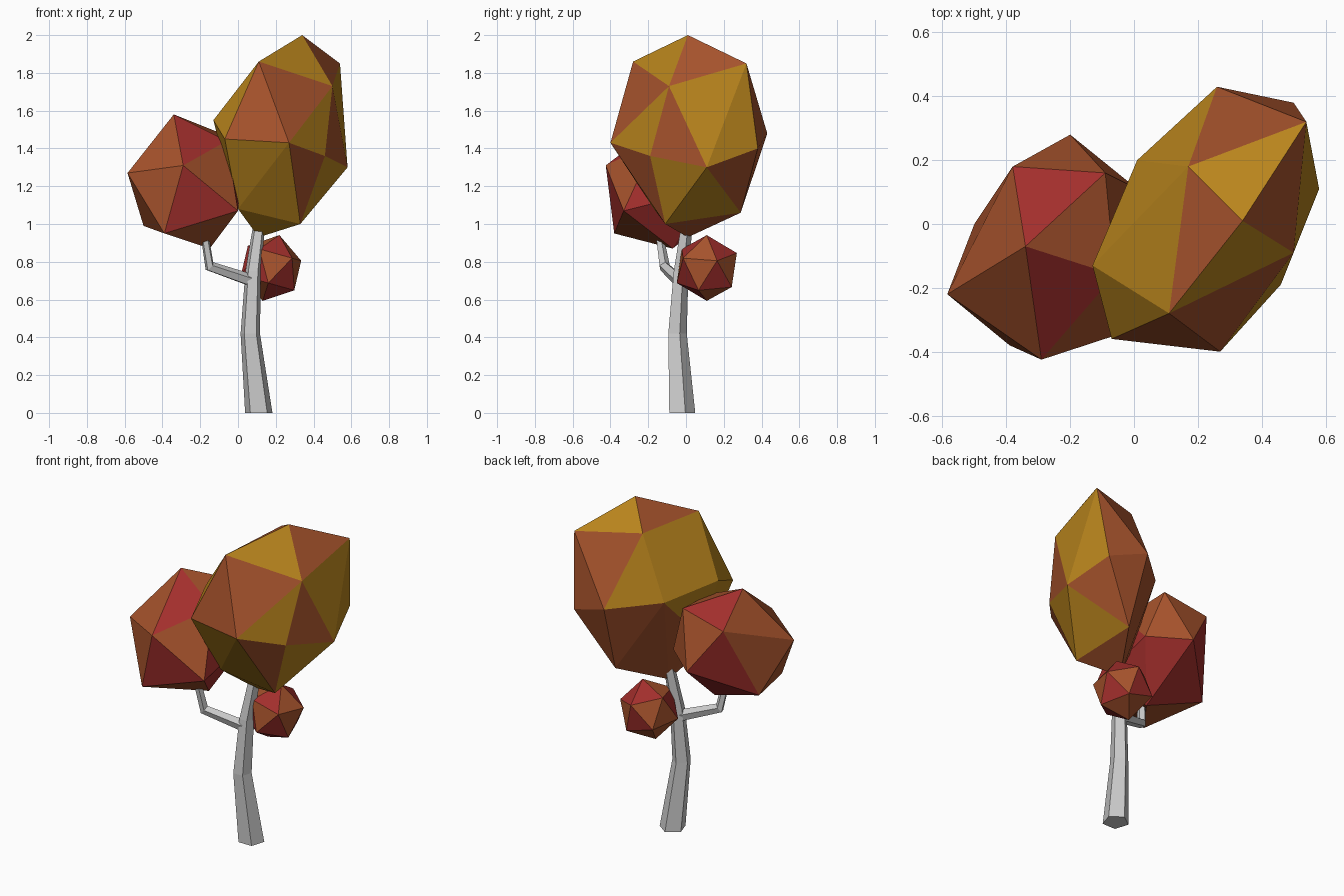
import bpy, bmesh, math, random
from mathutils import Vector, Matrix

if "Cube" in bpy.data.objects:
    bpy.data.objects.remove(bpy.data.objects["Cube"])

random.seed(4)

def material(name, color):
    m = bpy.data.materials.new(name)
    m.diffuse_color = (*color, 1)
    m.use_nodes = True
    m.node_tree.nodes["Principled BSDF"].inputs["Base Color"].default_value = m.diffuse_color
    return m

yellow = material("yellow_leaf", (0.48, 0.23, 0.012))
orange = material("orange_leaf", (0.38, 0.085, 0.025))
red = material("red_leaf", (0.36, 0.028, 0.025))

def finish(bm, name, mats=()):
    bmesh.ops.recalc_face_normals(bm, faces=bm.faces)
    for f in bm.faces:
        f.smooth = False
        if mats:
            f.material_index = random.randrange(len(mats))
    me = bpy.data.meshes.new(name)
    bm.to_mesh(me)
    bm.free()
    ob = bpy.data.objects.new(name, me)
    bpy.context.collection.objects.link(ob)
    for m in mats:
        me.materials.append(m)
    return ob

def limb(name, path, sides=5, level=False):
    """Tapered tube through (x, y, z, radius) stations."""
    bm = bmesh.new()
    pts = [Vector(p[:3]) for p in path]
    rings = []
    for i, p in enumerate(path):
        a, b = pts[max(i - 1, 0)], pts[min(i + 1, len(pts) - 1)]
        axis = Vector((0, 0, 1)) if level else (b - a).normalized()
        rot = Vector((0, 0, 1)).rotation_difference(axis)
        ring = []
        for k in range(sides):
            t = math.pi / 2 + 2 * math.pi * k / sides
            ring.append(bm.verts.new(pts[i] + rot @ Vector((p[3] * math.cos(t), p[3] * math.sin(t), 0))))
        rings.append(ring)
    for r0, r1 in zip(rings, rings[1:]):
        for k in range(sides):
            n = (k + 1) % sides
            bm.faces.new((r0[k], r0[n], r1[n], r1[k]))
    bm.faces.new(rings[0])
    bm.faces.new(rings[-1])
    return finish(bm, name)

def crown(name, corners, mats):
    """Faceted leaf mass: convex hull around a few corners."""
    bm = bmesh.new()
    for c in corners:
        bm.verts.new(c)
    res = bmesh.ops.convex_hull(bm, input=bm.verts)
    loose = [v for v in bm.verts if not v.link_faces]
    bmesh.ops.delete(bm, geom=loose, context='VERTS')
    return finish(bm, name, mats)

# Trunk and branches
limb("trunk", [(0.11, -0.027, 0, 0.076), (0.065, -0.05, 0.42, 0.054),
               (0.08, -0.03, 0.75, 0.043), (0.11, 0, 0.98, 0.034),
               (0.14, 0.02, 1.1, 0.03)], level=True)
limb("left_branch", [(0.07, -0.035, 0.70, 0.035), (-0.15, -0.115, 0.775, 0.03),
                     (-0.175, -0.14, 0.93, 0.022)])
limb("right_twig", [(0.08, -0.03, 0.68, 0.025), (0.17, 0.09, 0.76, 0.018)])

# Large yellow crown
crown("large_crown", [
    (0.34, 0.01, 2.0), (0.54, 0.32, 1.85), (0.11, -0.28, 1.86),
    (0.50, -0.09, 1.73), (0.17, 0.18, 1.88), (0.27, -0.40, 1.43),
    (-0.07, -0.36, 1.45), (-0.13, -0.13, 1.55), (0.58, 0.11, 1.30),
    (0.26, 0.43, 1.48), (0.46, -0.19, 1.36), (0.50, 0.38, 1.40),
    (0.01, 0.20, 1.50), (0.33, -0.11, 1.0), (0.28, 0.29, 1.06),
    (0.11, 0.01, 0.93), (0.0, -0.17, 1.08), (-0.05, -0.06, 1.22)],
    [yellow, orange])

# Left red crown
crown("left_crown", [
    (-0.34, -0.07, 1.58), (-0.585, -0.22, 1.27), (-0.29, -0.425, 1.31),
    (-0.39, -0.38, 0.95), (-0.50, 0.0, 0.99), (-0.15, -0.07, 0.87),
    (-0.38, 0.18, 1.42), (-0.20, 0.28, 1.16), (-0.09, 0.16, 1.48),
    (0.0, -0.33, 1.07), (0.01, 0.11, 1.18), (-0.06, -0.16, 1.44)],
    [red, orange])

# Small red crown
bm = bmesh.new()
bmesh.ops.create_icosphere(bm, subdivisions=1, radius=1,
    matrix=Matrix.Translation((0.175, 0.11, 0.767))
    @ Matrix.Diagonal((0.172, 0.178, 0.18, 1))
    @ Matrix.Rotation(math.radians(15), 4, 'Y') @ Matrix.Rotation(math.radians(20), 4, 'Z'))
finish(bm, "small_crown", [red, orange])
